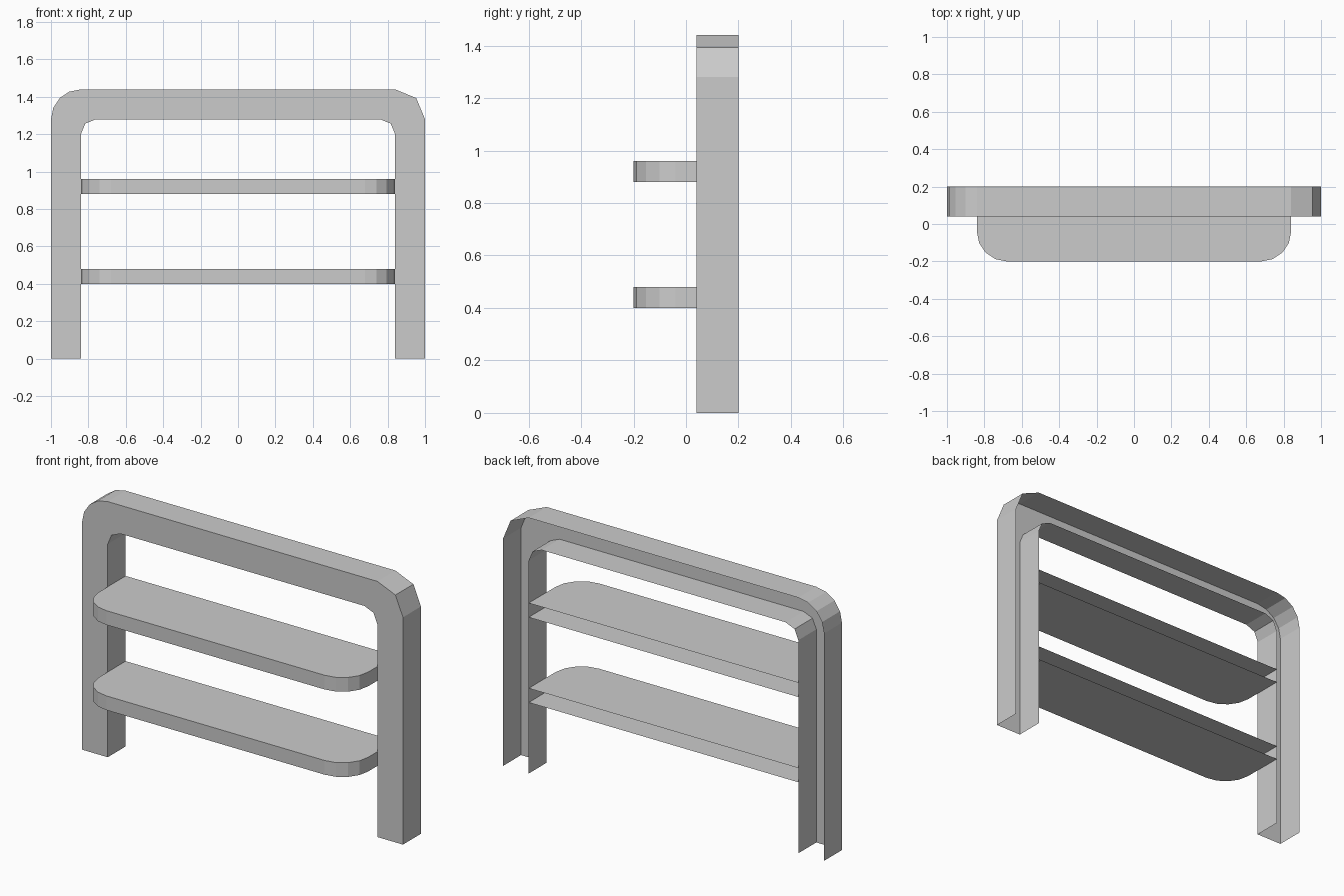
import bpy, bmesh
from math import sin, cos, radians

if "Cube" in bpy.data.objects:
    bpy.data.objects.remove(bpy.data.objects["Cube"])


def arc(cx, cy, r, start, end, segments):
    """Points along a circular arc, angles in degrees."""
    step = (end - start) / segments
    return [(cx + r * cos(radians(start + step * i)),
             cy + r * sin(radians(start + step * i))) for i in range(segments + 1)]


def finish(bm, name):
    mesh = bpy.data.meshes.new(name)
    bm.to_mesh(mesh)
    bm.free()
    obj = bpy.data.objects.new(name, mesh)
    bpy.context.collection.objects.link(obj)
    return obj


# Frame: arch-shaped front panel with side walls, open at the back and feet
FRONT, BACK = 0.04, 0.20
outer = ([(1, 0)] + arc(0.84, 1.28, 0.16, 0, 90, 2)
         + arc(-0.84, 1.28, 0.16, 90, 180, 4) + [(-1, 0)])
inner = ([(-0.84, 0)] + arc(-0.76, 1.20, 0.08, 180, 90, 2)
         + arc(0.76, 1.20, 0.08, 90, 0, 2) + [(0.84, 0)])
bm = bmesh.new()
panel = []
for line in (outer, inner):
    front = [bm.verts.new((x, FRONT, z)) for x, z in line]
    back = [bm.verts.new((x, BACK, z)) for x, z in line]
    for i in range(len(line) - 1):
        bm.faces.new((front[i + 1], front[i], back[i], back[i + 1]))
    panel += front
bm.faces.new(panel)
finish(bm, "frame")


# Shelves: rounded front corners, hollow with an open back
def shelf(name, bottom, top):
    line = ([(-0.84, BACK), (-0.84, FRONT)] + arc(-0.68, -0.04, 0.16, 180, 270, 4)
            + arc(0.68, -0.04, 0.16, 270, 360, 4) + [(0.84, FRONT), (0.84, BACK)])
    bm = bmesh.new()
    low = [bm.verts.new((x, y, bottom)) for x, y in line]
    high = [bm.verts.new((x, y, top)) for x, y in line]
    bm.faces.new(high)
    bm.faces.new(low[::-1])
    # The frame closes the ends behind its front panel, so the rim stops there
    for i in range(1, len(line) - 2):
        bm.faces.new((low[i], low[i + 1], high[i + 1], high[i]))
    finish(bm, name)


shelf("lower_shelf", 0.40, 0.48)
shelf("upper_shelf", 0.88, 0.96)
